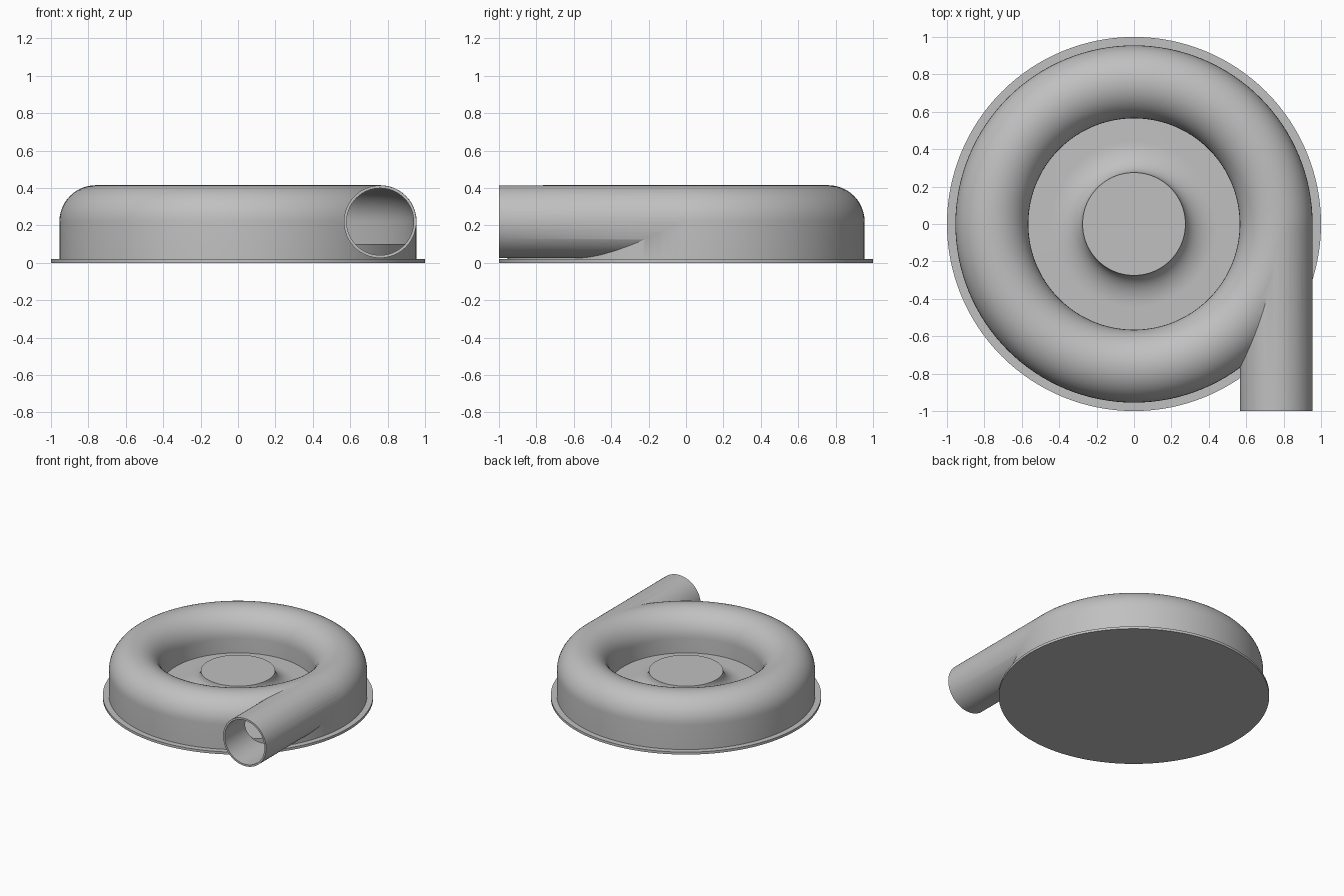
import bpy, bmesh, math
from mathutils import Matrix

cube = bpy.data.objects.get("Cube")
if cube:
    bpy.data.objects.remove(cube, do_unlink=True)

RING, TUBE, MID, WALL = 0.76, 0.195, 0.22, 0.015
FLOOR = 0.10

grey = bpy.data.materials.new("plain_grey")
grey.use_nodes = True
colour = (0.53, 0.53, 0.53, 1)
grey.diffuse_color = colour
grey.node_tree.nodes["Principled BSDF"].inputs["Base Color"].default_value = colour


def finish(name, bm):
    bmesh.ops.remove_doubles(bm, verts=bm.verts, dist=1e-5)
    bmesh.ops.recalc_face_normals(bm, faces=bm.faces)
    mesh = bpy.data.meshes.new(name)
    bm.to_mesh(mesh)
    bm.free()
    mesh.materials.append(grey)
    obj = bpy.data.objects.new(name, mesh)
    bpy.context.collection.objects.link(obj)
    return obj


def revolve(name, profile, closed, steps=128):
    """Turn an (r, z) profile around the z axis."""
    bm = bmesh.new()
    verts = [bm.verts.new((r, 0, z)) for r, z in profile]
    edges = [bm.edges.new(pair) for pair in zip(verts, verts[1:])]
    if closed:
        edges.append(bm.edges.new((verts[-1], verts[0])))
    bmesh.ops.spin(bm, geom=verts + edges, cent=(0, 0, 0), axis=(0, 0, 1),
                   angle=math.tau, steps=steps, use_merge=False)
    return finish(name, bm)


def arch(radius, bottom):
    """Half-round top on straight legs."""
    top = [(RING + radius * math.cos(math.pi * i / 24),
            MID + radius * math.sin(math.pi * i / 24)) for i in range(25)]
    return [(RING + radius, bottom)] + top + [(RING - radius, bottom)]


def tube(name, radius, y0, y1):
    bm = bmesh.new()
    place = Matrix.Translation((RING, (y0 + y1) / 2, MID)) @ Matrix.Rotation(math.pi / 2, 4, 'X')
    bmesh.ops.create_cone(bm, cap_ends=True, segments=64, radius1=radius,
                          radius2=radius, depth=y1 - y0, matrix=place)
    return finish(name, bm)


def activate(obj):
    bpy.ops.object.select_all(action='DESELECT')
    obj.select_set(True)
    bpy.context.view_layer.objects.active = obj


def combine(obj, other, operation):
    mod = obj.modifiers.new(operation, 'BOOLEAN')
    mod.operation, mod.object, mod.solver = operation, other, 'EXACT'
    activate(obj)
    bpy.ops.object.modifier_apply(modifier=mod.name)
    bpy.data.objects.remove(other, do_unlink=True)


# Hollow ring casing with its tangential outlet pipe
casing = revolve("ring_casing", arch(TUBE, 0.01), True)
combine(casing, tube("outlet_pipe", TUBE - 0.001, -1, 0), 'UNION')
combine(casing, revolve("cavity", arch(TUBE - WALL, -0.05), True), 'DIFFERENCE')
combine(casing, tube("bore", TUBE - WALL - 0.001, -1.1, -0.01), 'DIFFERENCE')

# Floor plate rising through a concave flare to the flat hub
flare = [(0.445 - 0.17 * math.cos(math.pi * i / 24),
          MID - (MID - FLOOR) * math.sin(math.pi * i / 24)) for i in range(13)]
hub = revolve("hub_and_floor", [(0, MID)] + flare + [(0.945, FLOOR), (0.945, 0.01), (0, 0.01)], False)

# Thin base flange
base = revolve("base_flange", [(0, 0.02), (1, 0.02), (1, 0), (0, 0)], False)

for part in (casing, hub, base):
    activate(part)
    bpy.ops.object.shade_smooth_by_angle(angle=math.radians(30))
